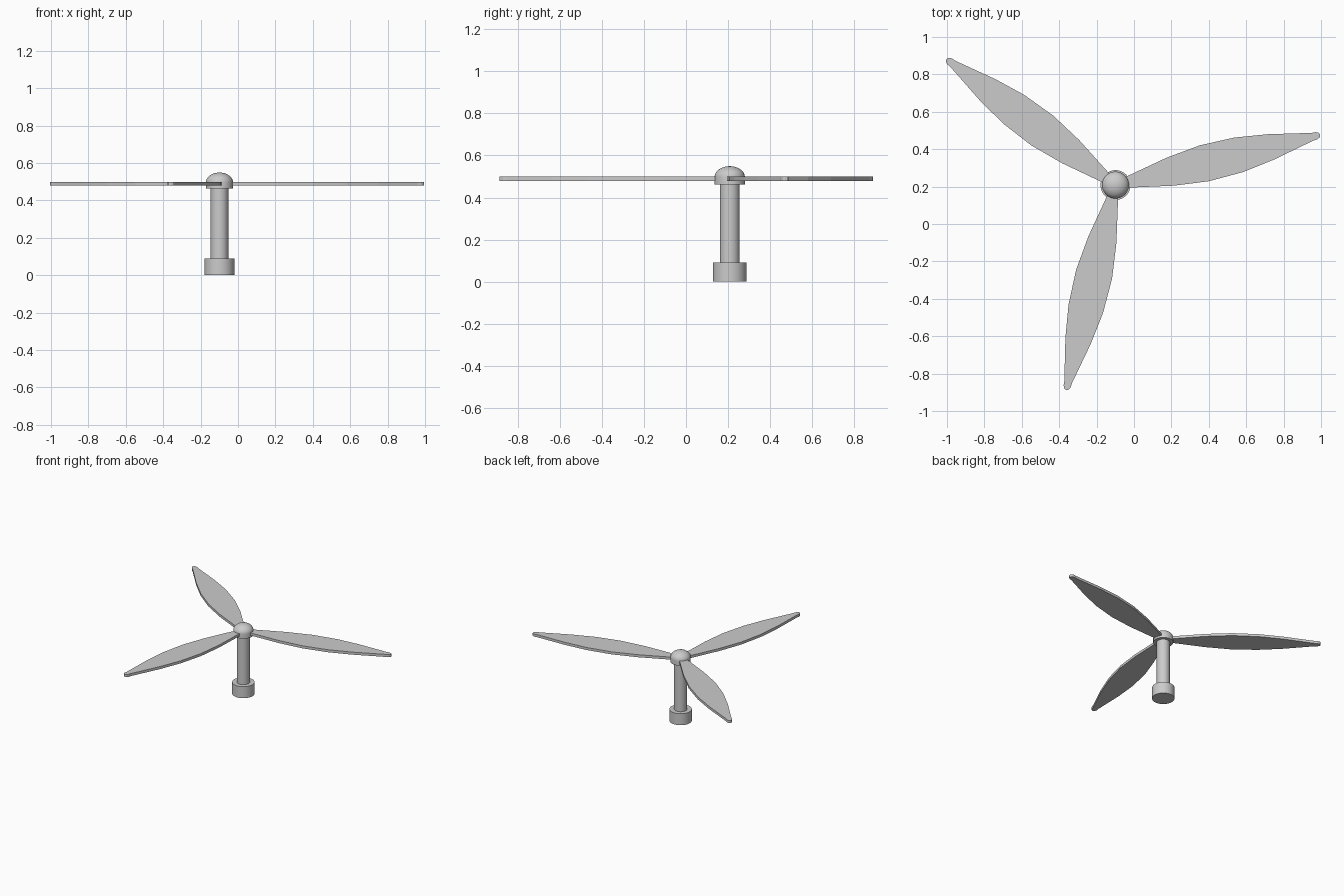
import bpy, bmesh, math

if "Cube" in bpy.data.objects:
    bpy.data.objects.remove(bpy.data.objects["Cube"])

CX, CY = -0.099, 0.208   # shaft axis


def mesh_object(name, bm):
    bmesh.ops.recalc_face_normals(bm, faces=bm.faces[:])
    me = bpy.data.meshes.new(name)
    bm.to_mesh(me)
    bm.free()
    ob = bpy.data.objects.new(name, me)
    bpy.context.collection.objects.link(ob)
    return ob


def smooth(ob):
    bpy.ops.object.select_all(action='DESELECT')
    ob.select_set(True)
    bpy.context.view_layer.objects.active = ob
    bpy.ops.object.shade_smooth_by_angle(angle=math.radians(35))


def lathe(name, profile, steps=48):
    """Spin an (r, z) profile around the shaft axis."""
    bm = bmesh.new()
    vs = [bm.verts.new((r, 0, z)) for r, z in profile]
    es = [bm.edges.new(p) for p in zip(vs, vs[1:])]
    bmesh.ops.spin(bm, geom=vs + es, cent=(0, 0, 0), axis=(0, 0, 1),
                   angle=2 * math.pi, steps=steps)
    bmesh.ops.remove_doubles(bm, verts=bm.verts[:], dist=1e-5)
    ob = mesh_object(name, bm)
    ob.location = (CX, CY, 0)
    smooth(ob)


# Base collar and shaft
lathe("base_collar", [(0, 0), (0.08, 0), (0.08, 0.09), (0, 0.09)])
lathe("shaft", [(0, 0.05), (0.047, 0.05), (0.047, 0.48), (0, 0.48)])

# Hub with a flattened dome on top
dome = [(0.072 * math.cos(a), 0.497 + 0.052 * math.sin(a))
        for a in (i * math.pi / 20 for i in range(10))]
lathe("hub", [(0, 0.463), (0.072, 0.463)] + dome + [(0, 0.549)])

# Blades: leaf outline given as (distance, half width), mirrored and extruded
HALF = [(0.0, 0.012), (0.065, 0.03), (0.3, 0.077), (0.49, 0.099),
        (0.68, 0.095), (0.855, 0.07), (1.085, 0.021), (1.105, 0.02),
        (1.12, 0.014), (1.126, 0.005)]
for i, deg in enumerate((13.8, 143.3, 256.5), 1):
    bm = bmesh.new()
    outline = HALF + [(d, -w) for d, w in reversed(HALF)]
    face = bm.faces.new([bm.verts.new((d, w, 0.479)) for d, w in outline])
    top = bmesh.ops.extrude_face_region(bm, geom=[face])["geom"]
    bmesh.ops.translate(bm, vec=(0, 0, 0.02),
                        verts=[g for g in top if isinstance(g, bmesh.types.BMVert)])
    if not any(f.is_valid and all(abs(v.co.z - 0.479) < 1e-6 for v in f.verts)
               for f in bm.faces):
        bm.faces.new([v for v in bm.verts if abs(v.co.z - 0.479) < 1e-6])
    ob = mesh_object(f"blade_{i}", bm)
    ob.location = (CX, CY, 0)
    ob.rotation_euler.z = math.radians(deg)
